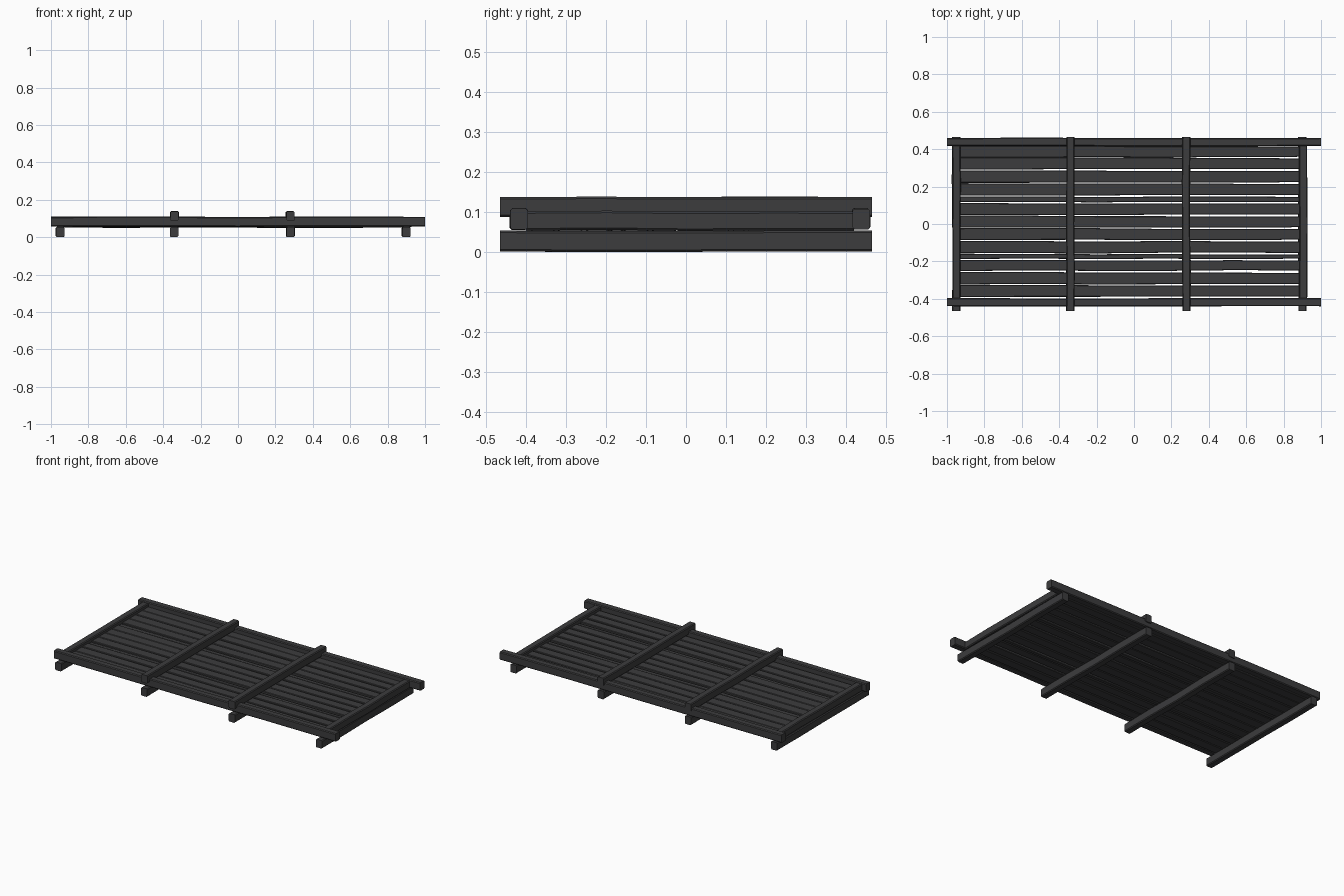
import bpy, bmesh, random
from mathutils import Vector

if "Cube" in bpy.data.objects:
    bpy.data.objects.remove(bpy.data.objects["Cube"])

random.seed(7)
mat = bpy.data.materials.new("dark_wood")
mat.diffuse_color = (0.045, 0.045, 0.047, 1)
mat.use_nodes = True
mat.node_tree.nodes["Principled BSDF"].inputs["Base Color"].default_value = mat.diffuse_color


def timber(name, axis, lo, hi, cuts=4, wobble=0.003, bevel=0.005, taper=0.0):
    """Rough-hewn bar along axis (0=x, 1=y), lofted from uneven chamfered sections."""
    lo, hi = Vector(lo), Vector(hi)
    side = 1 - axis
    bm = bmesh.new()
    hw, hh = (hi[side] - lo[side]) / 2, (hi.z - lo.z) / 2
    cx, cz = (hi[side] + lo[side]) / 2, (hi.z + lo.z) / 2
    b = bevel
    outline = [(-hw + b, -hh), (hw - b, -hh), (hw, -hh + b), (hw, hh - b),
               (hw - b, hh), (-hw + b, hh), (-hw, hh - b), (-hw, -hh + b)]
    rings = []
    for i in range(cuts + 1):
        t = i / cuts
        w = wobble if 0 < i < cuts else wobble * 0.3
        du, dv = random.uniform(-w, w), random.uniform(-w, w) * 0.6
        ring = []
        for u, v in outline:
            p = Vector((0, 0, 0))
            p[axis] = lo[axis] + (hi[axis] - lo[axis]) * t
            p[side] = cx + u * (1 - taper * t) + du
            p.z = max(0.0, cz + v + dv)
            ring.append(bm.verts.new(p))
        rings.append(ring)
    for r0, r1 in zip(rings, rings[1:]):
        for k in range(8):
            bm.faces.new((r0[k], r0[(k + 1) % 8], r1[(k + 1) % 8], r1[k]))
    bm.faces.new(rings[0])
    bm.faces.new(rings[-1])
    bmesh.ops.recalc_face_normals(bm, faces=bm.faces)
    me = bpy.data.meshes.new(name)
    bm.to_mesh(me)
    bm.free()
    me.materials.append(mat)
    ob = bpy.data.objects.new(name, me)
    bpy.context.collection.objects.link(ob)
    return ob


# Lower cross beams (ground runners)
for i, x in enumerate((-0.95, -0.34, 0.28, 0.90)):
    timber(f"lower_beam_{i}", 1, (x - 0.022, -0.465, 0.002), (x + 0.022, 0.465, 0.054))

# Upper cross beams
for i, x in enumerate((-0.34, 0.28)):
    timber(f"upper_beam_{i}", 1, (x - 0.022, -0.465, 0.088), (x + 0.022, 0.465, 0.138))

# End beams between the rails
for i, x in enumerate((-0.95, 0.905)):
    timber(f"end_beam_{i}", 1, (x - 0.022, -0.40, 0.054), (x + 0.022, 0.42, 0.102))

# Long side rails
for i, y in enumerate((-0.417, 0.438)):
    timber(f"side_rail_{i}", 0, (-1, y - 0.022, 0.057), (1, y + 0.022, 0.109))

# Floor slats: (centre y, width), two of them narrow and set lower
slats = [(0.387, 0.062), (0.323, 0.064), (0.254, 0.066), (0.185, 0.066),
         (0.132, 0.03), (0.080, 0.064), (0.012, 0.064), (-0.055, 0.064),
         (-0.124, 0.066), (-0.174, 0.026), (-0.222, 0.058), (-0.290, 0.066),
         (-0.358, 0.064)]
for i, (y, w) in enumerate(slats):
    drop = 0.006 if w < 0.04 else 0.0
    timber(f"floor_slat_{i}", 0, (-0.94, y - w / 2, 0.053 - drop / 3),
           (0.89, y + w / 2, 0.082 - drop), cuts=5, wobble=0.002,
           bevel=0.003, taper=0.10)
